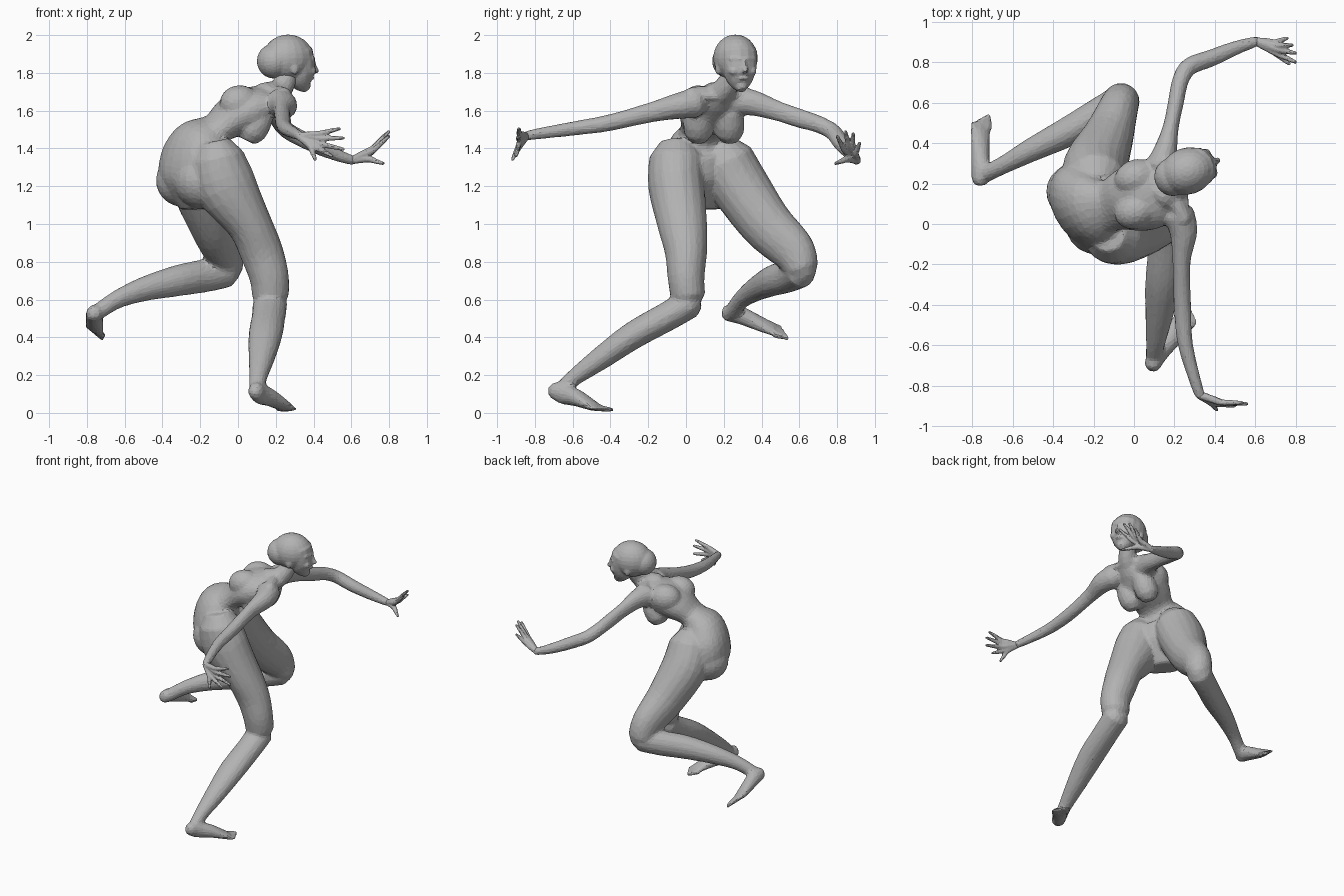
import bpy
import bmesh
import math
from mathutils import Vector, Matrix

default_cube = bpy.data.objects.get("Cube")
if default_cube:
    bpy.data.objects.remove(default_cube, do_unlink=True)

# One plain clay colour for the whole figure
clay = bpy.data.materials.new("clay_grey")
clay.use_nodes = True
clay.diffuse_color = (0.45, 0.45, 0.45, 1)
clay.node_tree.nodes["Principled BSDF"].inputs["Base Color"].default_value = clay.diffuse_color


def spline(points, steps=4):
    """Smooth curve through sections that hold a position and two radii."""
    pts = [points[0]] + points + [points[-1]]
    result = []
    for a, b, c, d in zip(pts, pts[1:], pts[2:], pts[3:]):
        for i in range(steps):
            t = i / steps
            result.append(b + (c - a) * (t / 2)
                          + (a * 2 - b * 5 + c * 4 - d) * (t * t / 2)
                          + (b * 3 - a - c * 3 + d) * (t ** 3 / 2))
    return result + [points[-1]]


def loft(bm, side, sections, sides=14):
    """Closed elliptical tube; a section is x, y, z, side radius, other radius."""
    full = [Vector(s if len(s) > 4 else (*s, s[-1])) for s in sections]
    path = spline(full)
    centres = [p.to_3d() for p in path]
    rows = []
    last = len(path) - 1
    for i, p in enumerate(path):
        tangent = (centres[min(i + 1, last)] - centres[max(i - 1, 0)]).normalized()
        rows.append((centres[i], tangent, p[3], p[4]))
    # Rounded ends
    for index, sign in ((0, -1), (-1, 1)):
        centre, tangent, a, b = rows[index]
        tip = (centre + tangent * sign * min(a, b) * 0.6, tangent, a * 0.6, b * 0.6)
        if sign < 0:
            rows.insert(0, tip)
        else:
            rows.append(tip)
    rings = []
    for centre, tangent, a, b in rows:
        s = Vector(side)
        s = (s - tangent * s.dot(tangent)).normalized()
        u = tangent.cross(s)
        ring = []
        for k in range(sides):
            angle = math.tau * k / sides
            ring.append(bm.verts.new(centre + s * a * math.cos(angle) + u * b * math.sin(angle)))
        rings.append(ring)
    for lower, upper in zip(rings, rings[1:]):
        for k in range(sides):
            n = (k + 1) % sides
            bm.faces.new((lower[k], lower[n], upper[n], upper[k]))
    bm.faces.new(rings[0])
    bm.faces.new(rings[-1])


def ball(bm, centre, radii, turn=0.0):
    """Ellipsoid turned about the vertical."""
    matrix = (Matrix.Translation(centre) @ Matrix.Rotation(turn, 4, "Z")
              @ Matrix.Diagonal((*radii, 1)))
    bmesh.ops.create_uvsphere(bm, u_segments=20, v_segments=14, radius=1, matrix=matrix)


def finish(bm, name, voxel, smooth, keep):
    """Fuse the overlapping volumes into one skin with broad flat facets."""
    bmesh.ops.recalc_face_normals(bm, faces=bm.faces)
    mesh = bpy.data.meshes.new(name)
    bm.to_mesh(mesh)
    bm.free()
    mesh.materials.append(clay)
    obj = bpy.data.objects.new(name, mesh)
    bpy.context.collection.objects.link(obj)
    fuse = obj.modifiers.new("fuse", "REMESH")
    fuse.mode = "VOXEL"
    fuse.voxel_size = voxel
    soften = obj.modifiers.new("soften", "SMOOTH")
    soften.iterations = smooth
    facet = obj.modifiers.new("facet", "DECIMATE")
    facet.ratio = keep


def toes(bm, ball_of_foot, inner, forward):
    """Five toes, the big one on the inner side."""
    start, inner, forward = Vector(ball_of_foot), Vector(inner).normalized(), Vector(forward).normalized()
    for i in range(5):
        root = start + inner * (2 - i) * 0.024
        end = root + forward * (0.078 - 0.01 * i)
        radius = 0.018 - 0.0015 * i
        loft(bm, inner, [(*root, radius), (*end, radius * 0.8)], sides=8)


def hand(name, wrist, palm, thumb, tips):
    """Palm made of one ray per finger, ending in spread fingers."""
    bm = bmesh.new()
    wrist, palm, thumb = Vector(wrist), Vector(palm), Vector(thumb)
    tips = [Vector(t) for t in tips]
    middle = sum(tips, Vector()) / len(tips)
    for tip in tips:
        knuckle = palm + (tip - middle) * 0.5
        joint = knuckle.lerp(tip, 0.55)
        loft(bm, tips[0] - tips[-1], [(*wrist, 0.02), (*wrist.lerp(knuckle, 0.6), 0.019),
             (*knuckle, 0.016), (*joint, 0.013), (*tip, 0.009)], sides=8)
    base = wrist.lerp(palm, 0.4)
    loft(bm, tips[0] - tips[-1], [(*wrist, 0.02), (*base.lerp(thumb, 0.35), 0.019),
         (*base.lerp(thumb, 0.7), 0.014), (*thumb, 0.009)], sides=8)
    finish(bm, name, 0.006, 2, 0.3)


body = bmesh.new()
hips = (-0.62, 0.78, 0)
across = (-0.4, 0.92, 0)

# Pelvis up to the waist
loft(body, hips, [
    (-.22, .08, 1.15, .17, .12), (-.22, .08, 1.24, .24, .168), (-.21, .08, 1.35, .24, .168),
    (-.19, .08, 1.43, .19, .145), (-.14, .09, 1.495, .13, .09)], sides=24)
# Ribcage, bent forward
loft(body, across, [
    (-.18, .08, 1.44, .15, .11), (-.11, .095, 1.505, .13, .085), (-.03, .12, 1.565, .16, .11),
    (.05, .14, 1.605, .175, .12), (.13, .16, 1.64, .16, .095), (.19, .17, 1.66, .1, .07)], sides=24)
# Neck
loft(body, across, [(.15, .15, 1.665, .09), (.225, .2, 1.71, .064), (.265, .255, 1.8, .056)])
# Buttocks
ball(body, (-.19, 0, 1.23), (.15, .15, .15))
ball(body, (-.29, .16, 1.23), (.145, .14, .14))
# Shoulder blades and breasts, right then left
for y in (.065, .23):
    ball(body, (.01, y, 1.64), (.11, .09, .095), .35)
    loft(body, across, [(.14, y, 1.6, .06), (.1, y, 1.54, .08), (.07, y, 1.48, .076)])
# Collarbones and shoulder slopes
for shoulder in ((.25, .02, 1.69), (.15, .32, 1.695)):
    loft(body, (0, 0, 1), [(.25, .19, 1.67, .02), (*shoulder, .025)], sides=8)
    loft(body, (0, 0, 1), [(.18, .17, 1.69, .05), (*shoulder, .035)], sides=10)

# Right leg, planted
loft(body, (0, 1, 0), [
    (-.11, -.05, 1.35, .145, .145), (-.065, -.05, 1.2, .15, .165), (.06, -.02, 1, .132, .12),
    (.125, 0, .85, .112, .115), (.165, 0, .72, .098, .105), (.172, .01, .62, .092, .098)], sides=18)
loft(body, (1, 0, 0), [
    (.17, .02, .58, .092, .08), (.162, -.1, .51, .09, .078), (.145, -.28, .41, .09, .074),
    (.125, -.45, .29, .07, .062), (.105, -.6, .18, .047, .044), (.1, -.655, .12, .043, .043)])
loft(body, (.82, -.57, 0), [
    (.09, -.7, .12, .042, .046), (.12, -.645, .1, .046, .056), (.17, -.58, .08, .052, .046),
    (.22, -.52, .05, .057, .032), (.25, -.48, .03, .057, .022)])
toes(body, (.25, -.48, .024), (-.82, .57, 0), (.57, .82, -.1))

# Left leg, swung back
loft(body, (1, -.3, 0), [
    (-.19, .21, 1.34, .15, .15), (-.19, .285, 1.2, .16, .155), (-.13, .425, 1, .128, .14),
    (-.08, .565, .86, .1, .12), (-.06, .615, .76, .09, .09)], sides=18)
loft(body, (0, 0, 1), [
    (-.06, .61, .75, .087, .085), (-.18, .545, .725, .088, .077), (-.32, .46, .7, .083, .075),
    (-.5, .37, .655, .065, .06), (-.64, .295, .6, .049, .045), (-.74, .245, .535, .043, .043)])
loft(body, (.8, 0, -.5), [
    (-.76, .215, .53, .042, .046), (-.76, .28, .52, .046, .05), (-.76, .35, .49, .047, .042),
    (-.76, .43, .455, .052, .03), (-.76, .465, .445, .055, .022)])
toes(body, (-.76, .465, .44), (.8, 0, -.5), (0, 1, -.25))

# Left arm
loft(body, (0, 0, 1), [
    (.13, .28, 1.65, .078), (.155, .36, 1.64, .068, .06), (.182, .48, 1.6, .054, .04),
    (.207, .6, 1.56, .051, .04), (.23, .71, 1.525, .046, .042), (.275, .78, 1.485, .045),
    (.38, .82, 1.43, .043), (.5, .87, 1.375, .036), (.61, .905, 1.335, .026)])
# Right arm
loft(body, (0, 0, 1), [
    (.22, .05, 1.64, .08), (.245, -.04, 1.625, .07), (.235, -.19, 1.59, .053, .045), (.24, -.41, 1.535, .044),
    (.255, -.6, 1.505, .038), (.31, -.8, 1.475, .029), (.33, -.85, 1.465, .026)])
finish(body, "body", 0.011, 7, 0.12)

# Hands
hand("left_hand", (.6, .905, 1.335), (.71, .87, 1.39), (.77, .79, 1.32),
     [(.76, .92, 1.43), (.785, .885, 1.48), (.8, .845, 1.49), (.8, .8, 1.465)])
hand("right_hand", (.32, -.845, 1.465), (.43, -.885, 1.44), (.41, -.92, 1.34),
     [(.54, -.885, 1.505), (.56, -.89, 1.455), (.56, -.89, 1.395), (.5, -.9, 1.36)])

# Head: skull, gathered hair and face tapering to the chin
head = bmesh.new()
turn = 0.34
ahead = Vector((math.cos(turn), math.sin(turn), 0))
left = Vector((-ahead.y, ahead.x, 0))
ball(head, (.265, .262, 1.878), (.137, .116, .125), turn)
ball(head, (.19, .232, 1.862), (.09, .095, .092), turn)
loft(head, left, [
    (.31, .28, 1.91, .1, .085), (.325, .283, 1.84, .095, .083), (.33, .285, 1.78, .08, .078),
    (.345, .29, 1.74, .055, .052), (.355, .293, 1.725, .035, .035)])
face = Vector((.325, .283, 0))


def on_face(forward, sideways, height):
    return face + ahead * forward + left * sideways + Vector((0, 0, height))


# Nose, lips, brows, cheeks and ears
loft(head, left, [(*on_face(.077, 0, 1.87), .01), (*on_face(.085, 0, 1.83), .014),
                  (*on_face(.096, 0, 1.808), .016)], sides=8)
ball(head, on_face(.065, 0, 1.772), (.017, .028, .01), turn)
for flip in (-1, 1):
    loft(head, ahead, [(*on_face(.072, .015 * flip, 1.873), .012),
                       (*on_face(.048, .065 * flip, 1.875), .014)], sides=8)
    ball(head, on_face(.048, .048 * flip, 1.81), (.028, .03, .025), turn)
    ball(head, on_face(-.06, .1 * flip, 1.825), (.022, .014, .036), turn)
finish(head, "head", 0.008, 3, 0.16)
